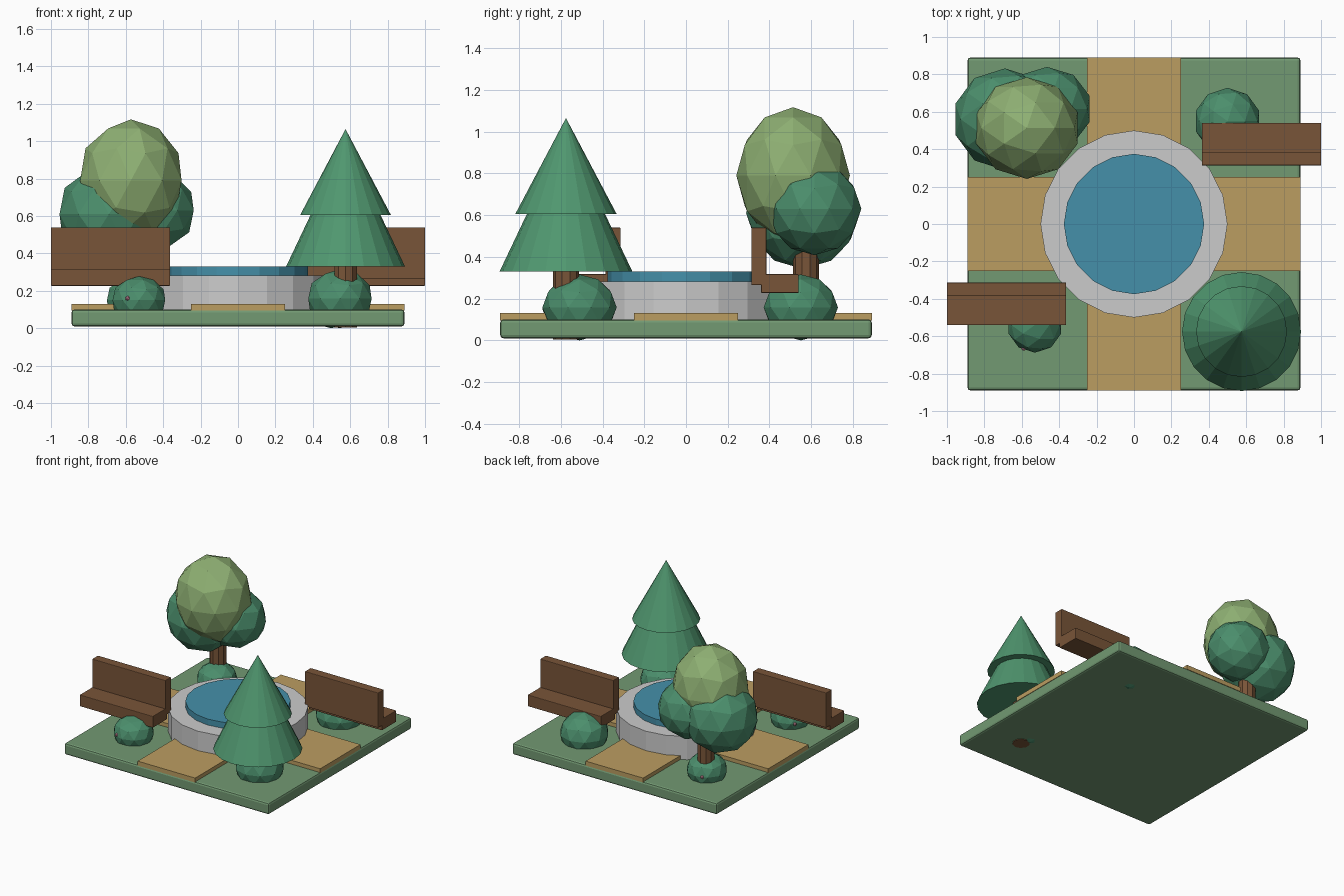
import bpy

if "Cube" in bpy.data.objects:
    bpy.data.objects.remove(bpy.data.objects["Cube"])


def material(name, rgb):
    m = bpy.data.materials.new(name)
    m.diffuse_color = (*rgb, 1)
    m.use_nodes = True
    m.node_tree.nodes["Principled BSDF"].inputs["Base Color"].default_value = m.diffuse_color
    return m


GRASS = material("grass", (0.17, 0.32, 0.17))
PATH = material("path", (0.50, 0.34, 0.12))
WATER = material("water", (0.06, 0.28, 0.40))
LEAF = material("leaf", (0.07, 0.27, 0.15))
PINE = material("pine", (0.08, 0.31, 0.16))
LIGHT = material("light_leaf", (0.27, 0.43, 0.17))
WOOD = material("wood", (0.19, 0.09, 0.04))
PINK = material("pink", (0.75, 0.30, 0.40))


def finish(name, mat):
    o = bpy.context.object
    o.name = name
    if mat:
        o.data.materials.append(mat)
    return o


def box(name, lo, hi, mat, bevel=0.0):
    bpy.ops.mesh.primitive_cube_add(
        size=1, location=[(a + b) / 2 for a, b in zip(lo, hi)])
    o = finish(name, mat)
    o.scale = [b - a for a, b in zip(lo, hi)]
    bpy.ops.object.transform_apply(location=False, rotation=False, scale=True)
    if bevel:
        b = o.modifiers.new("bevel", "BEVEL")
        b.width = bevel
        b.segments = 2
    return o


def cone(name, x, y, z0, z1, r0, r1, sides, mat):
    bpy.ops.mesh.primitive_cone_add(
        vertices=sides, radius1=r0, radius2=r1, depth=z1 - z0,
        location=(x, y, (z0 + z1) / 2))
    return finish(name, mat)


def blob(name, loc, size, mat, detail=2):
    bpy.ops.mesh.primitive_ico_sphere_add(subdivisions=detail, radius=1, location=loc)
    o = finish(name, mat)
    o.scale = size
    return o


# Ground slab and crossing paths
box("ground", (-0.89, -0.89, 0.01), (0.89, 0.89, 0.10), GRASS, 0.015)
box("path_long", (-0.25, -0.89, 0.095), (0.25, 0.89, 0.13), PATH)
box("path_left", (-0.89, -0.25, 0.095), (-0.25, 0.25, 0.13), PATH)
box("path_right", (0.25, -0.25, 0.095), (0.89, 0.25, 0.13), PATH)

# Pond
cone("pond_wall", 0, 0, 0.09, 0.283, 0.5, 0.5, 20, None)
cone("pond_water", 0, 0, 0.25, 0.33, 0.375, 0.375, 20, WATER)

# Benches, facing away from the pond, point-symmetric
for side, s in (("back", 1), ("front", -1)):
    for part, y0, y1, z0, z1 in (("seat", 0.36, 0.54, 0.227, 0.317),
                                 ("backrest", 0.313, 0.385, 0.265, 0.54)):
        xs, ys = sorted((s * 0.363, s * 1.0)), sorted((s * y0, s * y1))
        box(f"{side}_bench_{part}", (xs[0], ys[0], z0), (xs[1], ys[1], z1), WOOD, 0.004)

# Pine tree
cone("pine_trunk", 0.575, -0.575, 0.005, 0.45, 0.063, 0.063, 10, WOOD)
cone("pine_lower", 0.575, -0.575, 0.33, 1.0, 0.318, 0, 20, PINE)
cone("pine_upper", 0.575, -0.575, 0.605, 1.065, 0.243, 0, 20, PINE)

# Leafy tree
cone("tree_trunk", -0.575, 0.575, 0.02, 0.55, 0.063, 0.063, 10, WOOD)
blob("crown_top", (-0.573, 0.513, 0.79), (0.285, 0.272, 0.327), LIGHT)
blob("crown_left", (-0.69, 0.56, 0.61), (0.278, 0.272, 0.268), LEAF)
blob("crown_right", (-0.465, 0.615, 0.63), (0.24, 0.225, 0.222), LEAF)

# Bushes
for i, (x, y, r, z, h) in enumerate(((0.50, 0.55, 0.178, 0.158, 0.158),
                                     (0.545, -0.51, 0.178, 0.158, 0.158),
                                     (-0.53, -0.54, 0.148, 0.15, 0.128),
                                     (-0.56, 0.54, 0.148, 0.15, 0.128))):
    blob(f"bush_{i + 1}", (x, y, z), (r, r, h), LEAF)

# Tiny blossoms
for i, p in enumerate(((-0.59, -0.665, 0.16), (-0.61, 0.67, 0.15), (-0.64, -0.44, 0.15))):
    blob(f"blossom_{i + 1}", p, (0.014, 0.014, 0.014), PINK, 1)
